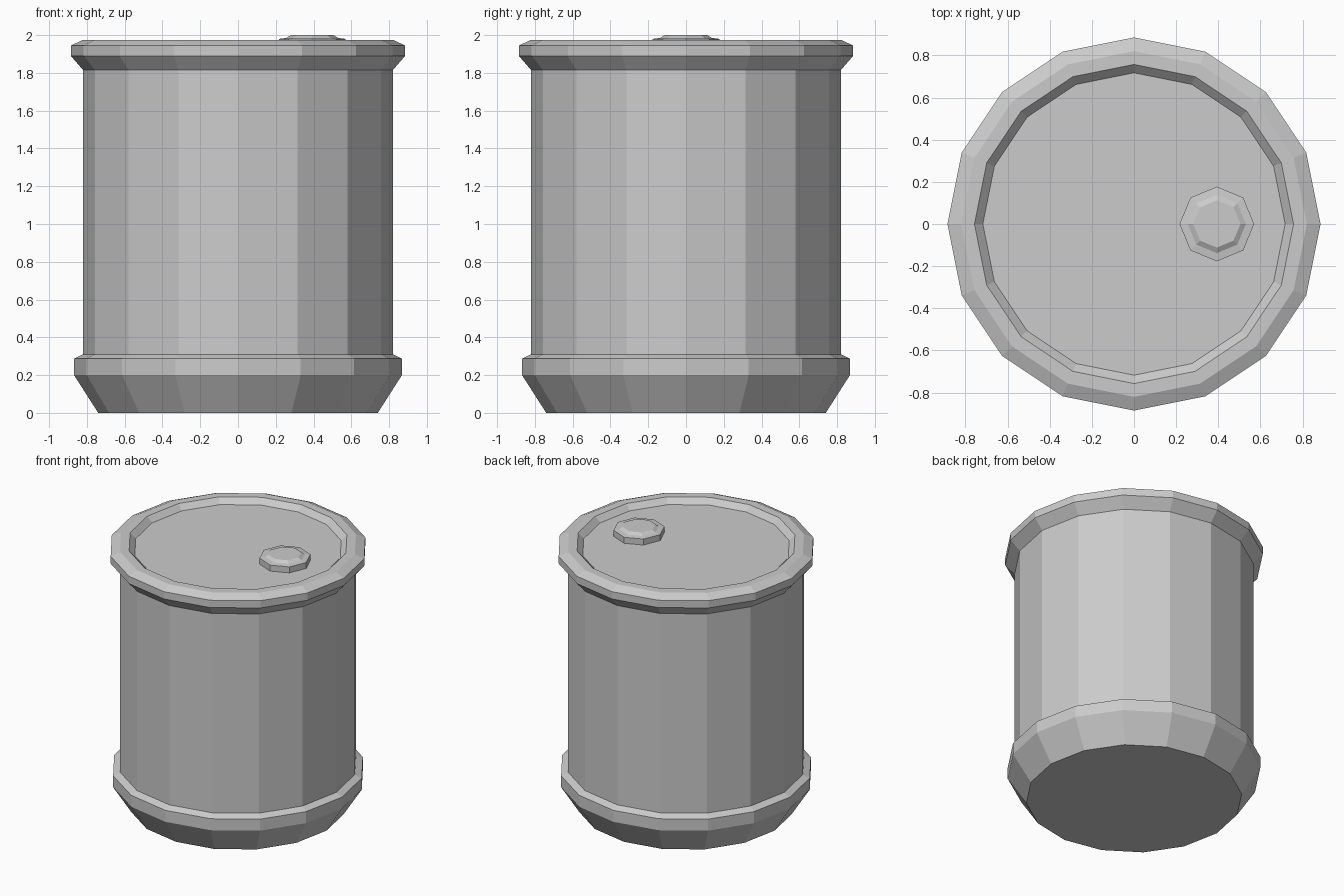
import bpy, bmesh
from math import cos, sin, tau

if "Cube" in bpy.data.objects:
    bpy.data.objects.remove(bpy.data.objects["Cube"])


def lathe(name, profile, sides, x=0.0):
    """Spin a (radius, height) profile into a closed, flat-shaded solid."""
    bm = bmesh.new()
    rings = [[bm.verts.new((x + r * cos(tau * i / sides), r * sin(tau * i / sides), z))
              for i in range(sides)] for r, z in profile]
    for low, high in zip(rings, rings[1:]):
        for i in range(sides):
            j = (i + 1) % sides
            bm.faces.new((low[i], low[j], high[j], high[i]))
    bm.faces.new(rings[0][::-1])
    bm.faces.new(rings[-1])
    mesh = bpy.data.meshes.new(name)
    bm.to_mesh(mesh)
    bm.free()
    obj = bpy.data.objects.new(name, mesh)
    bpy.context.collection.objects.link(obj)
    return obj


# Barrel: tapered foot with band, straight wall, flared rim, recessed lid
lathe("barrel_body", [
    (0.74, 0.0), (0.868, 0.2), (0.868, 0.287), (0.82, 0.31),
    (0.82, 1.815), (0.885, 1.89), (0.885, 1.945), (0.82, 1.975),
    (0.757, 1.975), (0.717, 1.935),
], 16)

# Octagonal filler cap on the lid
lathe("filler_cap", [
    (0.177, 1.935), (0.177, 1.98), (0.138, 1.985), (0.112, 2.0),
], 8, x=0.393)
